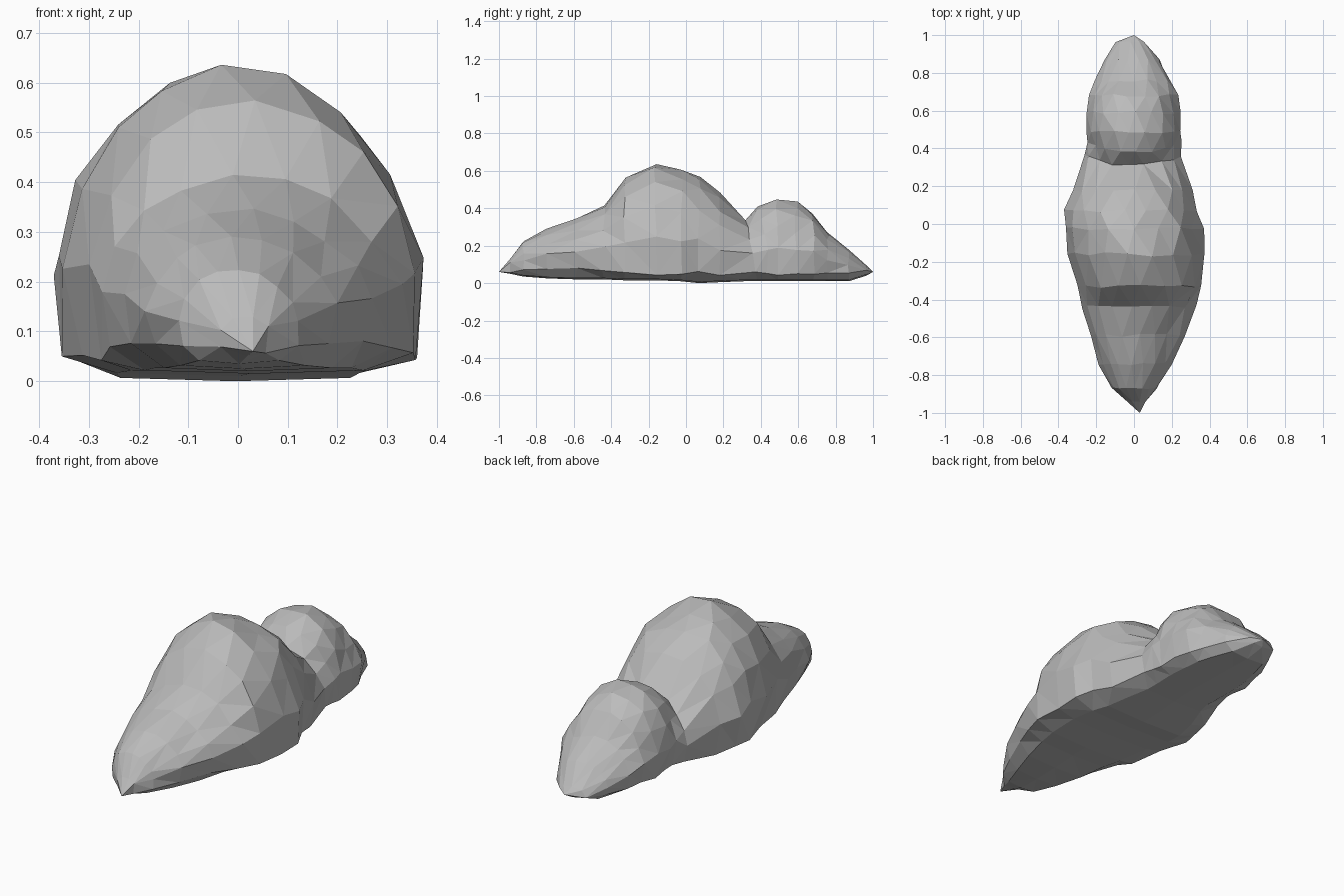
import bpy, bmesh, math, random

cube = bpy.data.objects.get("Cube")
if cube:
    bpy.data.objects.remove(cube)
random.seed(5)

# Plain stone colour
stone = bpy.data.materials.new("grey_stone")
stone.use_nodes = True
grey = (0.5, 0.5, 0.5, 1)
stone.diffuse_color = grey
stone.node_tree.nodes["Principled BSDF"].inputs["Base Color"].default_value = grey

# Stations along the rock: y, right edge, left edge, top, underside, rim height
STATIONS = [
    (-0.94, -0.04, 0.075, 0.13, 0.05, 0.07), (-0.87, -0.12, 0.125, 0.225, 0.035, 0.07),
    (-0.74, -0.18, 0.20, 0.285, 0.025, 0.08), (-0.59, -0.235, 0.275, 0.345, 0.02, 0.08),
    (-0.44, -0.27, 0.33, 0.41, 0.02, 0.07), (-0.33, -0.30, 0.365, 0.555, 0.015, 0.05),
    (-0.16, -0.335, 0.38, 0.635, 0.015, 0.05), (-0.03, -0.37, 0.37, 0.605, 0.01, 0.05),
    (0.07, -0.355, 0.345, 0.575, 0.0, 0.05), (0.18, -0.325, 0.31, 0.485, 0.005, 0.045),
    (0.31, -0.26, 0.26, 0.335, 0.01, 0.06), (0.38, -0.24, 0.255, 0.41, 0.01, 0.06),
    (0.49, -0.245, 0.26, 0.45, 0.01, 0.05), (0.59, -0.245, 0.25, 0.435, 0.01, 0.05),
    (0.68, -0.23, 0.235, 0.38, 0.01, 0.05), (0.76, -0.205, 0.20, 0.275, 0.01, 0.05),
    (0.87, -0.155, 0.14, 0.18, 0.01, 0.05), (0.965, -0.10, 0.055, 0.095, 0.04, 0.055),
]
ARC = 10          # facets over the top of each section


def spow(v, e):
    return math.copysign(abs(v) ** e, v)


def section(bm, index, y, x0, x1, top, base, rim):
    """One rounded section: a domed top and a shallow underside."""
    mid, half = (x0 + x1) / 2, (x1 - x0) / 2
    rough = 0.036 * half         # chipping gets finer towards the tips
    ring = []
    for i in range(ARC + 1):
        a = math.pi * (i + 0.22 * (-1) ** index * math.sin(math.pi * i / ARC)) / ARC
        edge = i in (0, ARC)
        # walls bulge above a tucked-in rim; the ridge leans to one side
        width = half * (0.94 if edge else 1.04)
        x = mid + width * spow(math.cos(a), 0.92) - 0.06 * half * math.sin(a)
        z = rim + (top - rim) * max(math.sin(a), 0) ** 0.92
        # the dip between the lumps curves towards the back at its sides
        bend = 0.06 * math.cos(a) ** 2 if 0.25 < y < 0.45 else 0
        ring.append(bm.verts.new((x + random.uniform(-rough, rough),
                                  y + bend + random.uniform(-rough, rough),
                                  z + random.uniform(-rough, rough))))
    for f in (-0.66, 0, 0.66):
        ring.append(bm.verts.new((mid + half * f, y, base + 0.01 * abs(f))))
    return ring


# Rock body: sections joined end to end, with pointed tips
bm = bmesh.new()
rings = [section(bm, i, *s) for i, s in enumerate(STATIONS)]
for a, b in zip(rings, rings[1:]):
    for i in range(len(a)):
        j = (i + 1) % len(a)
        bm.faces.new((a[i], a[j], b[j], b[i]))
for ring, tip in ((rings[0], (0.03, -1, 0.06)), (rings[-1], (0, 1, 0.06))):
    point = bm.verts.new(tip)
    for i in range(len(ring)):
        bm.faces.new((ring[i], ring[(i + 1) % len(ring)], point))

# Merge slivers near the tips, then split into flat chipped facets
bmesh.ops.remove_doubles(bm, verts=bm.verts[:], dist=0.03)
bmesh.ops.triangulate(bm, faces=bm.faces[:], quad_method='BEAUTY')
bmesh.ops.recalc_face_normals(bm, faces=bm.faces[:])

mesh = bpy.data.meshes.new("rock_body")
bm.to_mesh(mesh)
bm.free()
mesh.materials.append(stone)
rock = bpy.data.objects.new("rock_body", mesh)
bpy.context.collection.objects.link(rock)
